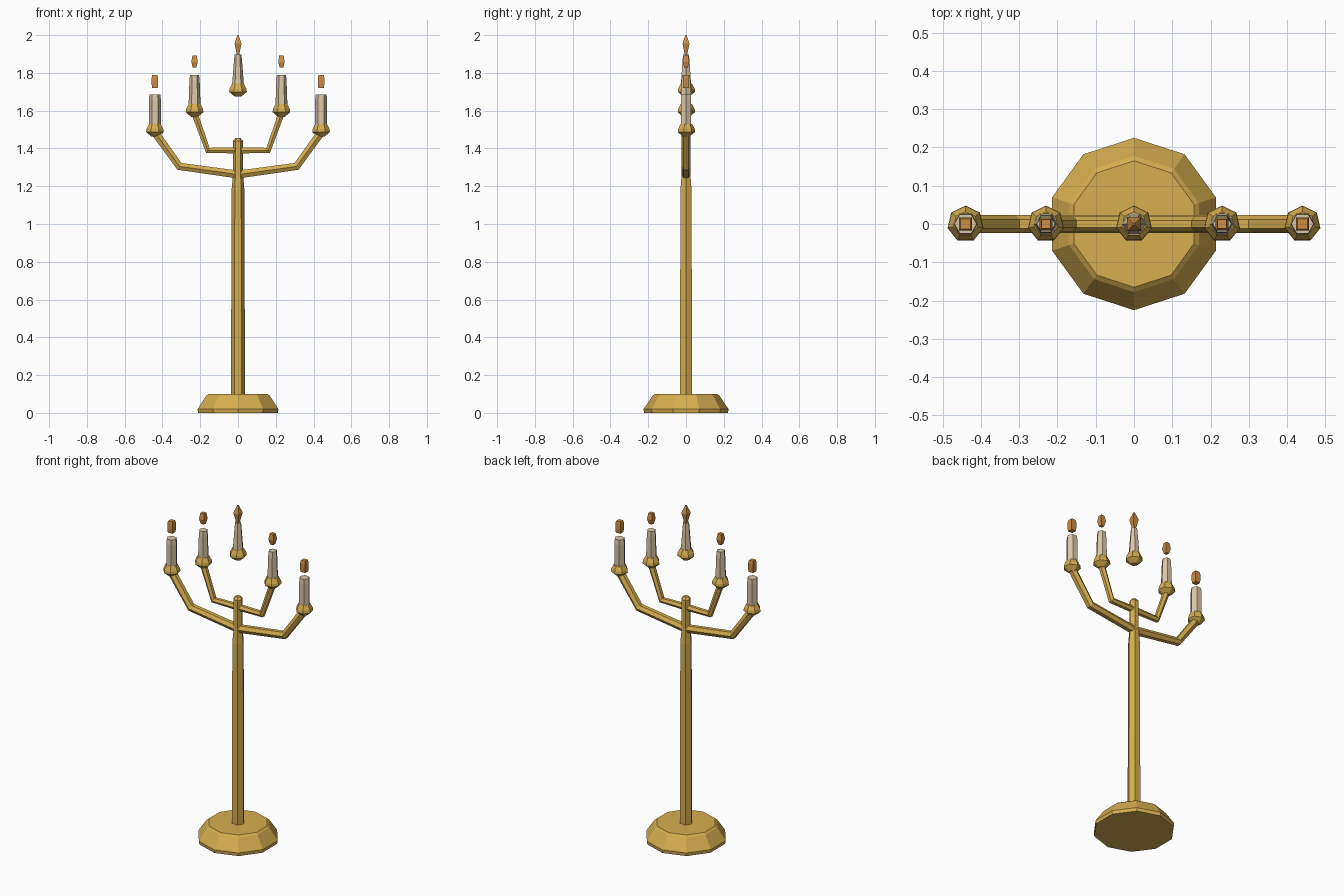
import bpy, bmesh
from math import cos, sin, pi, radians
from mathutils import Vector

if "Cube" in bpy.data.objects:
    bpy.data.objects.remove(bpy.data.objects["Cube"])


def material(name, rgb):
    m = bpy.data.materials.new(name)
    m.use_nodes = True
    m.diffuse_color = (*rgb, 1)
    m.node_tree.nodes["Principled BSDF"].inputs["Base Color"].default_value = (*rgb, 1)
    return m


GOLD = material("gold", (0.68, 0.42, 0.08))
WAX = material("cream wax", (0.72, 0.57, 0.39))
FLAME = material("orange flame", (0.63, 0.27, 0.06))


def skin_rings(name, rings, mat):
    """Join equal rings of points into one closed, flat-shaded solid."""
    bm = bmesh.new()
    loops = [[bm.verts.new(p) for p in ring] for ring in rings]
    n = len(loops[0])
    for a, b in zip(loops, loops[1:]):
        for i in range(n):
            j = (i + 1) % n
            bm.faces.new((a[i], a[j], b[j], b[i]))
    bm.faces.new(loops[0][::-1])
    bm.faces.new(loops[-1])
    bmesh.ops.recalc_face_normals(bm, faces=bm.faces)
    mesh = bpy.data.meshes.new(name)
    bm.to_mesh(mesh)
    bm.free()
    mesh.materials.append(mat)
    obj = bpy.data.objects.new(name, mesh)
    bpy.context.collection.objects.link(obj)
    return obj


def turned(name, profile, sides, mat, x=0, z=0, turn=0):
    """Turn a (radius, height) profile about a vertical axis."""
    angles = [radians(turn) + 2 * pi * i / sides for i in range(sides)]
    rings = [[(x + r * cos(a), r * sin(a), z + h) for a in angles] for r, h in profile]
    return skin_rings(name, rings, mat)


def arm(name, path, thick, depth, sides=6):
    """Sweep a faceted section along a path in the xz plane, with mitred bends."""
    pts = [Vector((x, 0, z)) for x, z in path]
    rings = []
    for i, p in enumerate(pts):
        d_in = (p - pts[max(i - 1, 0)]).normalized()
        d_out = (pts[min(i + 1, len(pts) - 1)] - p).normalized()
        d = (d_in + d_out).normalized()
        across = Vector((-d.z, 0, d.x))
        ring = []
        for k in range(sides):
            a = 2 * pi * (k + 0.5) / sides
            ring.append(p + across * thick * cos(a) + Vector((0, depth * sin(a), 0)))
        rings.append(ring)
    return skin_rings(name, rings, GOLD)


def candle(prefix, x, z, top_radius, flame_profile, flame_z):
    """Cup, candle and floating flame; z is the middle of the cup."""
    turned(prefix + "_cup", [(0.018, -0.033), (0.048, -0.008), (0.046, 0.008), (0.032, 0.035)],
           7, GOLD, x, z, 90)
    turned(prefix + "_candle", [(0.032, 0.02), (top_radius + 0.003, 0.16), (top_radius, 0.19)],
           6, WAX, x, z)
    turned(prefix + "_flame", flame_profile, 4, FLAME, x, flame_z, 45)


# Foot and stem
turned("base", [(0.222, 0), (0.225, 0.02), (0.178, 0.09), (0.165, 0.1)], 10, GOLD, turn=18)
turned("stem", [(0.037, 0.09), (0.034, 1.18), (0.027, 1.26), (0.027, 1.44), (0.014, 1.455)],
       6, GOLD)

# Flame outlines
block = [(0.021, 0), (0.024, 0.02), (0.024, 0.055), (0.019, 0.07)]
leaf = [(0.014, 0), (0.024, 0.03), (0.016, 0.065)]
tall = [(0.009, 0), (0.026, 0.06), (0.004, 0.105)]

# Mirrored arms with their candles
for side, word in ((1, "left"), (-1, "right")):
    arm(word + "_outer_arm",
        [(0, 1.262), (side * 0.31, 1.305), (side * 0.44, 1.485)], 0.024, 0.024)
    arm(word + "_inner_arm",
        [(0, 1.39), (side * 0.16, 1.39), (side * 0.23, 1.585)], 0.019, 0.019)
    candle(word + "_outer", side * 0.44, 1.495, 0.029, block, 1.72)
    candle(word + "_inner", side * 0.23, 1.6, 0.024, leaf, 1.828)

# Floating middle candle
candle("middle", 0, 1.708, 0.018, tall, 1.895)
